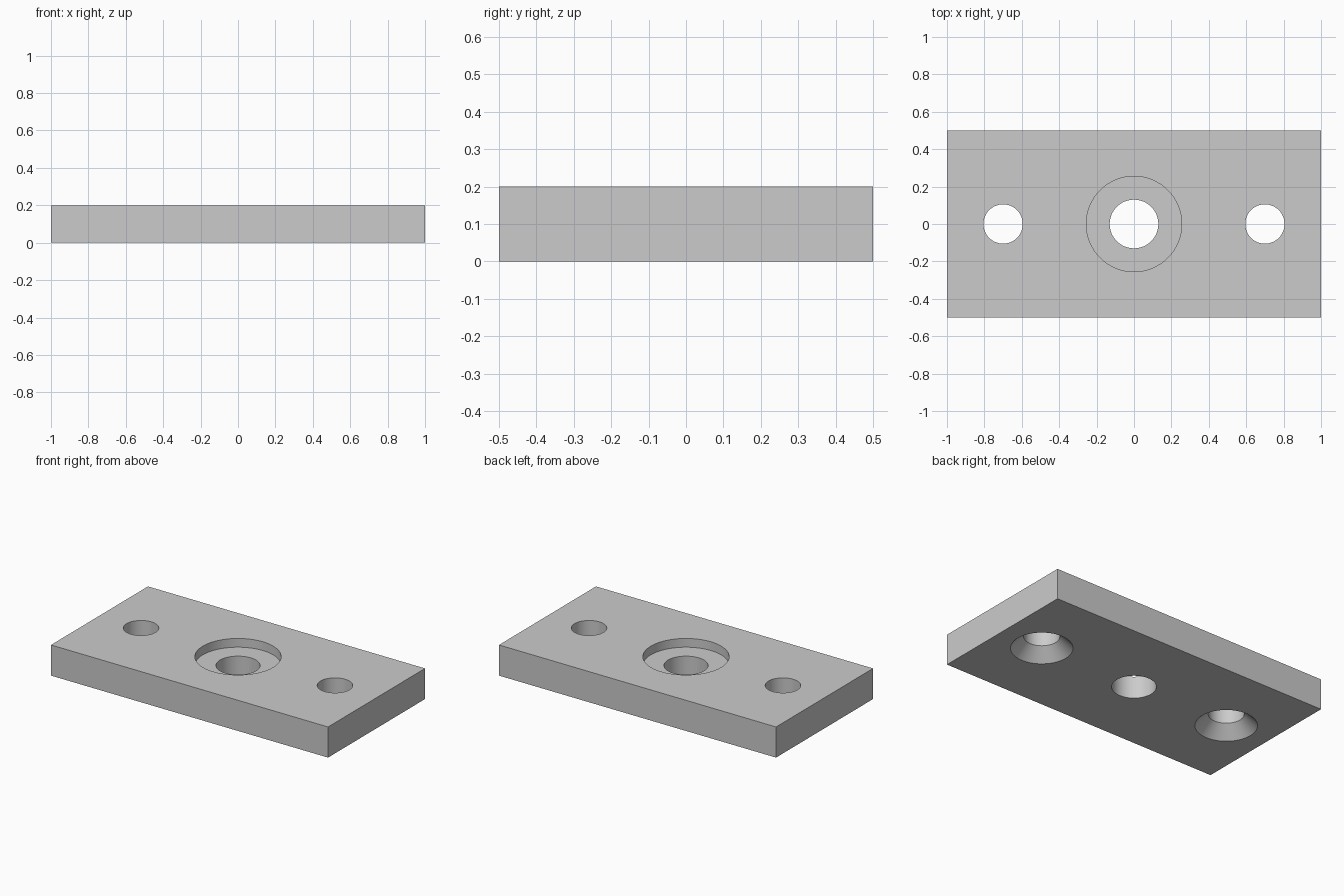
import bpy
import bmesh
from math import radians
from mathutils import Matrix

default_cube = bpy.data.objects.get("Cube")
if default_cube:
    bpy.data.objects.remove(default_cube, do_unlink=True)

LENGTH, WIDTH, THICK = 2.0, 1.0, 0.2
MARGIN = 0.1      # how far cutters reach past the plate
SEGMENTS = 96

# Plain grey metal
grey = bpy.data.materials.new("grey_metal")
grey.use_nodes = True
colour = (0.6, 0.6, 0.6, 1.0)
grey.diffuse_color = colour
grey.node_tree.nodes["Principled BSDF"].inputs["Base Color"].default_value = colour


def make_object(name, bm):
    mesh = bpy.data.meshes.new(name)
    bm.to_mesh(mesh)
    bm.free()
    mesh.materials.append(grey)
    obj = bpy.data.objects.new(name, mesh)
    bpy.context.collection.objects.link(obj)
    return obj


def turned_cutter(name, x, profile):
    """Revolve a (radius, height) profile into a closed solid at x."""
    bm = bmesh.new()
    points = [(0, profile[0][1])] + profile + [(0, profile[-1][1])]
    verts = [bm.verts.new((r, 0, z)) for r, z in points]
    edges = [bm.edges.new(pair) for pair in zip(verts, verts[1:])]
    bmesh.ops.spin(bm, geom=verts + edges, cent=(0, 0, 0), axis=(0, 0, 1),
                   angle=radians(360), steps=SEGMENTS)
    bmesh.ops.remove_doubles(bm, verts=bm.verts, dist=1e-5)
    bmesh.ops.recalc_face_normals(bm, faces=bm.faces)
    bmesh.ops.translate(bm, verts=bm.verts, vec=(x, 0, 0))
    cutter = make_object(name, bm)
    cutter.hide_render = True
    return cutter


# Rectangular plate standing on the ground
bm = bmesh.new()
bmesh.ops.create_cube(bm, size=1, matrix=Matrix.Translation((0, 0, THICK / 2))
                      @ Matrix.Diagonal((LENGTH, WIDTH, THICK, 1)))
plate = make_object("mounting_plate", bm)

# Centre hole, counterbored from the top
bore, recess, floor = 0.13, 0.255, THICK - 0.057
cutters = [turned_cutter("centre_bore_cutter", 0, [
    (bore, -MARGIN), (bore, floor), (recess, floor), (recess, THICK + MARGIN)])]

# Side holes, countersunk at 45 degrees from below
hole, sink = 0.105, 0.182
for side, x in (("left", 0.7), ("right", -0.7)):
    cutters.append(turned_cutter(side + "_hole_cutter", x, [
        (sink + MARGIN, -MARGIN), (hole, sink - hole), (hole, THICK + MARGIN)]))

# Cut the holes, then discard the cutters
bpy.ops.object.select_all(action="DESELECT")
plate.select_set(True)
bpy.context.view_layer.objects.active = plate
for cutter in cutters:
    cut = plate.modifiers.new(cutter.name, "BOOLEAN")
    cut.operation = "DIFFERENCE"
    cut.solver = "EXACT"
    cut.object = cutter
    bpy.ops.object.modifier_apply(modifier=cut.name)
    bpy.data.objects.remove(cutter, do_unlink=True)

bpy.ops.object.shade_smooth_by_angle(angle=radians(30))
